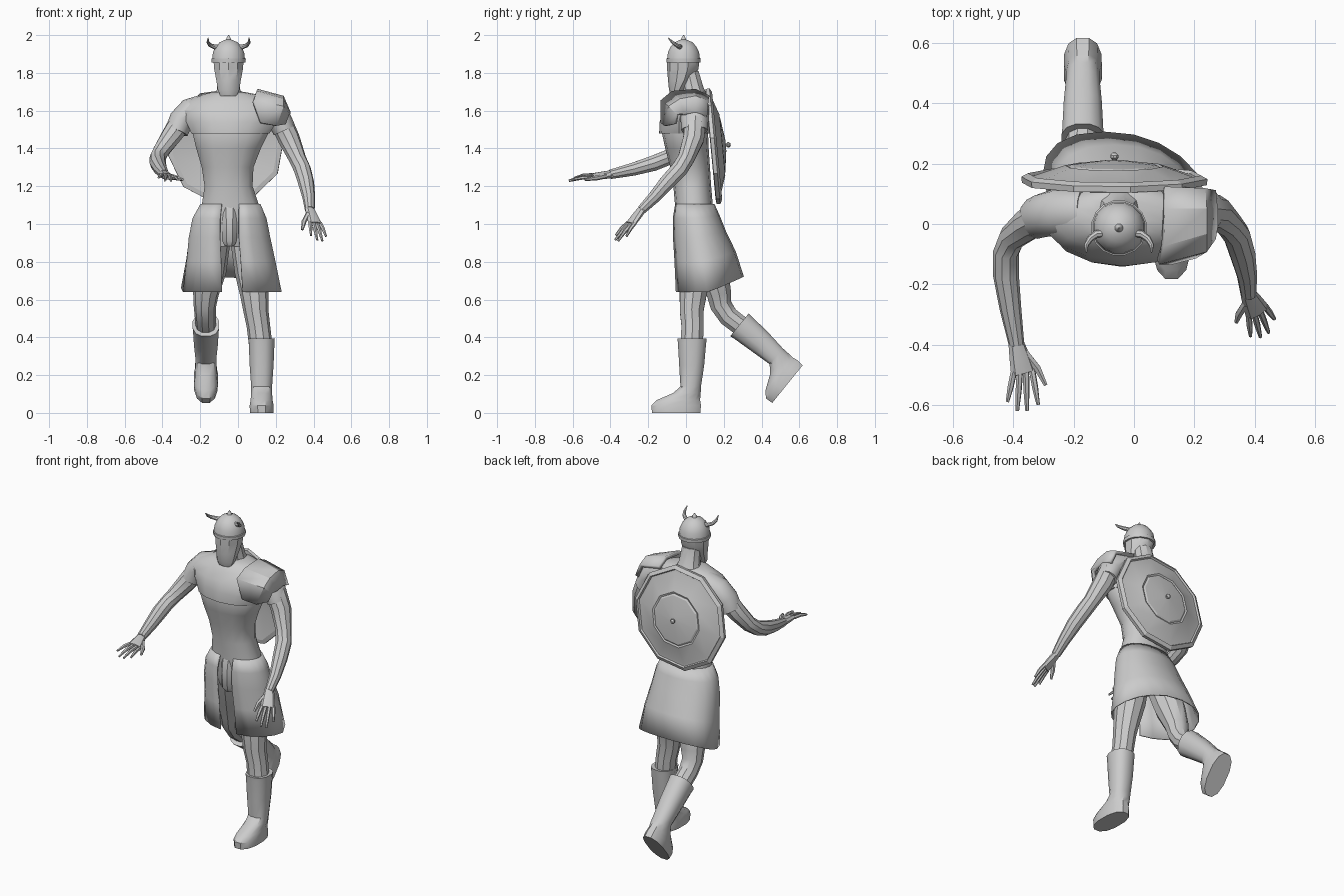
import bpy, bmesh
from math import sin, cos, pi, radians
from mathutils import Vector as V, Matrix


def finish(name, bm, angle=35, thick=0):
    bmesh.ops.recalc_face_normals(bm, faces=bm.faces)
    me = bpy.data.meshes.new(name)
    bm.to_mesh(me)
    bm.free()
    ob = bpy.data.objects.new(name, me)
    bpy.context.collection.objects.link(ob)
    bpy.ops.object.select_all(action='DESELECT')
    ob.select_set(True)
    bpy.context.view_layer.objects.active = ob
    bpy.ops.object.shade_smooth_by_angle(angle=radians(angle))
    if thick:
        m = ob.modifiers.new("thickness", 'SOLIDIFY')
        m.thickness = thick
        m.offset = 0
    return ob


def loft(name, rings, closed=True, caps=True, mat=None, angle=35, thick=0):
    bm = bmesh.new()
    rows = [[bm.verts.new(p) for p in r] for r in rings]
    n = len(rows[0])
    for a, b in zip(rows, rows[1:]):
        for i in range(n if closed else n - 1):
            j = (i + 1) % n
            bm.faces.new((a[i], a[j], b[j], b[i]))
    if caps:
        bm.faces.new(rows[0])
        bm.faces.new(rows[-1])
    if mat:
        bm.transform(mat)
    return finish(name, bm, angle, thick)


def hring(cx, cy, z, rx, ry, n=12, e=1.0):
    pts = []
    for i in range(n):
        a = 2 * pi * (i + .5) / n
        c, s = cos(a), sin(a)
        pts.append(V((cx + rx * abs(c) ** e * (1 if c > 0 else -1),
                      cy + ry * abs(s) ** e * (1 if s > 0 else -1), z)))
    return pts


def tube(name, pts, hint=(1, 0, 0), n=10):
    # each point: x, y, z, half width along hint, optional half depth
    P = [V(p[:3]) for p in pts]
    rings = []
    for k, p in enumerate(pts):
        t = (P[min(k + 1, len(P) - 1)] - P[max(k - 1, 0)]).normalized()
        h = V(hint)
        u = (h - t * h.dot(t)).normalized()
        w = t.cross(u)
        rings.append([P[k] + u * p[3] * cos(2 * pi * i / n) + w * p[-1] * sin(2 * pi * i / n)
                      for i in range(n)])
    return loft(name, rings)


# torso and pelvis
loft("torso", [hring(*r, n=14, e=.9) for r in [
    (-.04, .05, .88, .10, .07), (-.04, .045, 1.0, .155, .095), (-.04, .042, 1.1, .155, .10),
    (-.05, .033, 1.2, .13, .10), (-.055, .022, 1.3, .14, .105), (-.05, .005, 1.4, .175, .115),
    (-.04, -.005, 1.48, .205, .122), (-.04, 0, 1.56, .2, .11)]])

# chest and shoulder cover with short sleeves
loft("chest_cover", [hring(*r, n=14) for r in [
    (-.04, -.008, 1.48, .212, .134), (-.035, -.008, 1.54, .245, .132), (-.035, .005, 1.6, .265, .125),
    (-.035, .02, 1.65, .235, .107), (-.04, .028, 1.685, .15, .092), (-.05, .03, 1.70, .08, .07)]])
tube("right_sleeve", [(-.17, .04, 1.63, .075, .06), (-.255, .04, 1.6, .078, .066),
                      (-.3, .03, 1.55, .074, .066), (-.325, .02, 1.49, .07, .062)], (0, 1, 0), 12)
tube("left_sleeve", [(.09, .045, 1.64, .075, .055), (.175, .045, 1.61, .078, .066),
                     (.215, .045, 1.56, .074, .066), (.245, .045, 1.495, .07, .06)], (0, 1, 0), 12)

# shoulder plate wrapped over the left shoulder
loft("shoulder_plate", [[V(p) for p in row] for row in [
    [(.12, -.125, 1.535), (.2, -.105, 1.52), (.245, -.055, 1.53)],
    [(.08, -.125, 1.65), (.235, -.085, 1.62), (.262, -.045, 1.58)],
    [(.095, -.07, 1.695), (.235, -.03, 1.655), (.268, -.01, 1.58)],
    [(.1, .05, 1.705), (.235, .05, 1.67), (.268, .05, 1.59)],
    [(.1, .12, 1.67), (.23, .115, 1.645), (.262, .11, 1.57)]]],
    closed=False, caps=False, angle=20, thick=.022)

# neck, head and helmet
tube("neck", [(-.05, .05, 1.66, .085, .07), (-.05, .035, 1.71, .062), (-.05, .015, 1.8, .055)])
loft("head", [hring(-.05, *r, n=10) for r in [
    (-.052, 1.678, .045, .028), (-.048, 1.71, .06, .042), (-.03, 1.76, .068, .065),
    (-.017, 1.82, .08, .083), (-.014, 1.88, .085, .086)]])
loft("helmet", [hring(-.05, -.013, z, r, r, 16) for z, r in [
    (1.855, .087), (1.855, .092), (1.875, .093), (1.877, .088), (1.91, .084), (1.94, .069),
    (1.962, .048), (1.974, .022), (1.976, .014), (1.985, .011), (2.0, .002)]])
for side, name in ((-1, "right_horn"), (1, "left_horn")):
    tube(name, [(-.05 + side * x, y, z, r) for x, y, z, r in [
        (.045, -.03, 1.937, .014), (.075, -.033, 1.938, .013), (.097, -.05, 1.946, .011),
        (.109, -.072, 1.962, .008), (.108, -.095, 1.986, .002)]], (0, 0, 1), 8)

# skirt, open at the front and swept toward the trailing leg
rows = []
for z, cx, cy, rx, ry, gap, sweep in [
        (1.105, -.04, .045, .155, .102, .26, 0), (1.03, -.045, .053, .192, .122, .22, 0),
        (.93, -.045, .07, .212, .138, .2, -.01), (.8, -.037, .1, .232, .16, .19, -.03),
        (.64, -.03, .125, .258, .178, .18, -.07)]:
    row = []
    for i in range(19):
        a = -pi / 2 + gap + (2 * pi - 2 * gap) * i / 18
        back = max(0, sin(a))
        lift = .08 * back * (1.105 - z) / .465
        row.append(V((cx + rx * abs(cos(a)) ** .9 * (1 if cos(a) > 0 else -1) + sweep * back,
                      cy + ry * sin(a), z + lift)))
    rows.append(row)
loft("skirt", rows, closed=False, caps=False, thick=.008)
loft("front_flap", [hring(-.045, *r, n=8) for r in [
    (-.02, .885, .028, .03), (-.025, .91, .042, .042), (-.028, 1.0, .044, .045),
    (-.025, 1.06, .046, .042), (-.02, 1.1, .046, .035)]])

# legs
tube("left_leg", [(.04, .06, .95, .085), (.07, .05, .75, .088), (.087, .037, .62, .074),
                  (.095, .03, .54, .066), (.108, .035, .46, .062), (.12, .03, .36, .062)])
tube("right_leg", [(-.12, .07, .95, .085), (-.15, .14, .75, .088), (-.17, .175, .63, .068),
                   (-.175, .185, .57, .06), (-.173, .225, .51, .056), (-.17, .31, .445, .054)])

# boots share one profile
boot = [(-.052, 0, .064, .132), (-.052, .04, .065, .135), (-.04, .068, .06, .118),
        (.005, .105, .057, .075), (.025, .14, .057, .056), (.03, .25, .065, .068),
        (.032, .37, .07, .077), (.032, .395, .072, .08), (.032, .393, .062, .068)]
for name, m in (("left_boot", Matrix.Translation((.125, 0, 0))),
                ("right_boot", Matrix.Translation((-.17, .57, .193)) @ Matrix.Rotation(radians(51), 4, 'X'))):
    loft(name, [hring(0, *r, n=12, e=.85) for r in boot], mat=m)

# arms
tube("right_arm", [(-.24, .04, 1.61, .055), (-.305, .03, 1.54, .06), (-.35, .0, 1.47, .055),
                   (-.405, -.045, 1.39, .045), (-.425, -.095, 1.352, .043), (-.425, -.17, 1.322, .043),
                   (-.41, -.28, 1.29, .036), (-.39, -.4, 1.263, .026)])
tube("left_arm", [(.18, .05, 1.61, .055), (.23, .048, 1.54, .06), (.27, .04, 1.45, .058),
                  (.315, .0, 1.345, .046), (.34, -.035, 1.29, .046), (.36, -.1, 1.22, .043),
                  (.375, -.17, 1.14, .034), (.38, -.235, 1.075, .026)])


def hand(name, wrist, knuckle, side, tips, thumb):
    w, k, s = V(wrist), V(knuckle), V(side).normalized()
    mid = w.lerp(k, .5)
    tube(name + "_palm", [(*w.lerp(k, -.1), .026, .022), (*mid, .036, .02), (*k, .043, .016)], s, 8)
    for i, t in enumerate(tips):
        b = k + s * (i - 1.5) * .021 + (w - k) * .08
        m = b.lerp(V(t), .5) + V((0, 0, .006))
        tube(f"{name}_finger_{i + 1}", [(*b, .011), (*m, .0105), (*V(t), .006)], s, 6)
    b = w.lerp(k, .3) - s * .02
    m = b.lerp(V(thumb), .5) - s * .008
    tube(name + "_thumb", [(*b, .014), (*m, .013), (*V(thumb), .007)], (0, 0, 1), 6)


hand("right_hand", (-.39, -.4, 1.263), (-.367, -.495, 1.25), (-1, -.15, .25),
     [(-.318, -.6, 1.235), (-.355, -.62, 1.228), (-.387, -.62, 1.23), (-.42, -.59, 1.245)],
     (-.293, -.535, 1.235))
hand("left_hand", (.38, -.235, 1.075), (.41, -.293, 1.0), (.8, .5, -.05),
     [(.387, -.372, .94), (.42, -.375, .915), (.447, -.36, .91), (.466, -.315, .935)],
     (.34, -.325, .97))

# ten-sided shield carried on the back
axis = V((0, .995, .094)).to_track_quat('Z', 'Y').to_matrix().to_4x4()
place = Matrix.Translation((-.065, .145, 1.412)) @ axis @ Matrix.Rotation(radians(10), 4, 'Z')
loft("shield", [hring(0, 0, h, r, r, 10) for r, h in [
    (.05, .02), (.16, .01), (.285, -.015), (.31, -.012), (.312, .008), (.29, .02), (.284, .01),
    (.27, .012), (.165, .048), (.155, .044), (.145, .05), (.03, .066)]], mat=place, angle=15)
loft("shield_boss", [hring(0, 0, h, r, r, 8) for r, h in [
    (.008, .06), (.008, .07), (.014, .076), (.014, .084), (.006, .092)]], mat=place)
